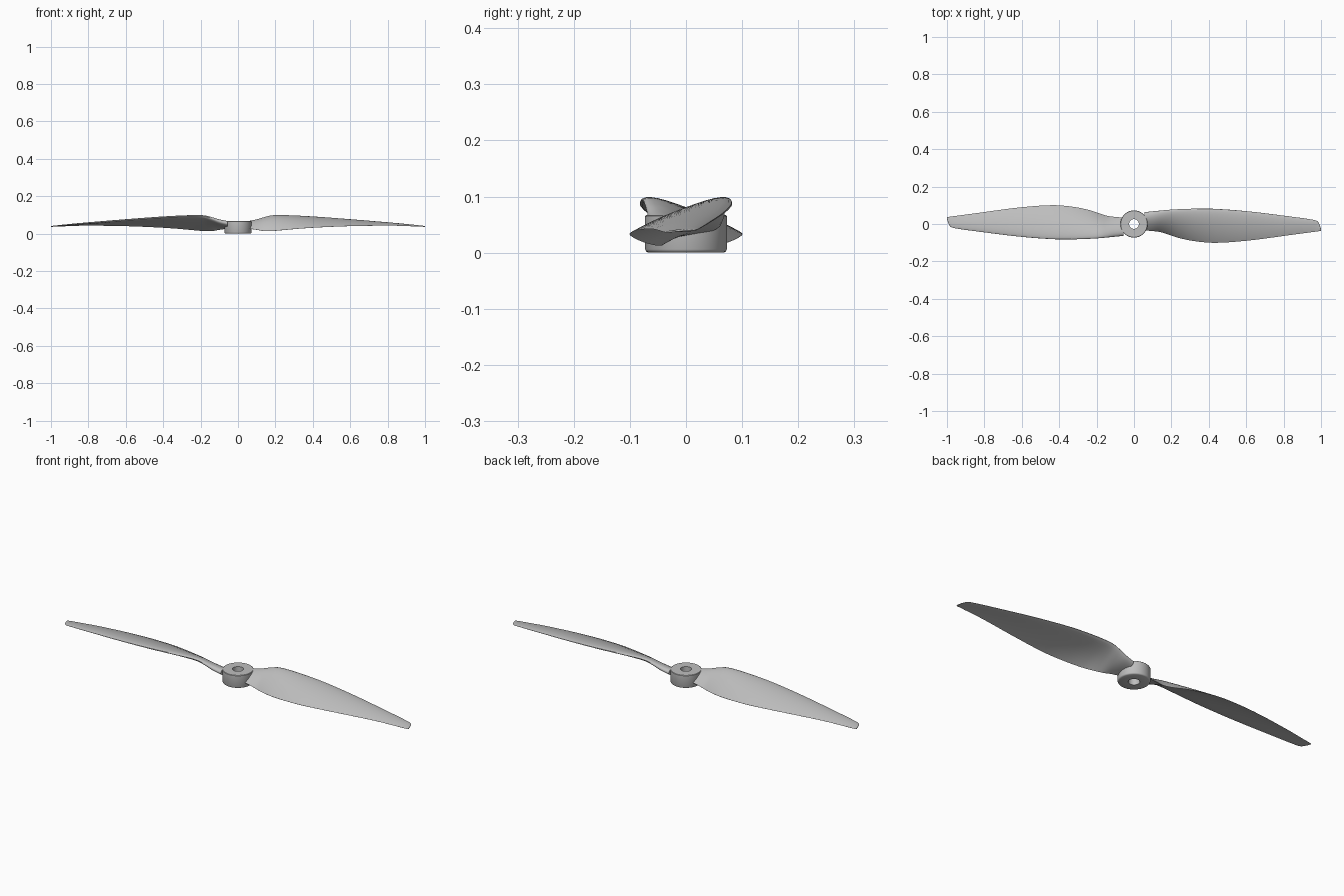
import bpy, bmesh, math
from mathutils import Vector

cube = bpy.data.objects.get("Cube")
if cube:
    bpy.data.objects.remove(cube, do_unlink=True)

grey = bpy.data.materials.new("light grey plastic")
grey.use_nodes = True
grey.diffuse_color = (0.52, 0.52, 0.52, 1)
grey.node_tree.nodes["Principled BSDF"].inputs["Base Color"].default_value = (0.52, 0.52, 0.52, 1)


def finish(name, bm, angle):
    bmesh.ops.recalc_face_normals(bm, faces=bm.faces)
    mesh = bpy.data.meshes.new(name)
    bm.to_mesh(mesh)
    bm.free()
    mesh.materials.append(grey)
    obj = bpy.data.objects.new(name, mesh)
    bpy.context.collection.objects.link(obj)
    bpy.ops.object.select_all(action='DESELECT')
    obj.select_set(True)
    bpy.context.view_layer.objects.active = obj
    bpy.ops.object.shade_smooth_by_angle(angle=math.radians(angle))
    return obj


def skin(bm, loops, closed):
    """Join successive point loops with quads."""
    rings = [[bm.verts.new(p) for p in loop] for loop in loops]
    pairs = list(zip(rings, rings[1:]))
    if closed:
        pairs.append((rings[-1], rings[0]))
    for a, b in pairs:
        for i in range(len(a)):
            j = (i + 1) % len(a)
            bm.faces.new((a[i], a[j], b[j], b[i]))
    return rings


def smooth_path(stations, steps):
    """Catmull-Rom interpolation, with tangents scaled to uneven spacing."""
    pts = [Vector(s) for s in stations]
    slopes = []
    for i in range(len(pts)):
        a, b = pts[max(i - 1, 0)], pts[min(i + 1, len(pts) - 1)]
        slopes.append((b - a) / (b[0] - a[0]))
    out = []
    for i in range(len(pts) - 1):
        a, b = pts[i], pts[i + 1]
        h = b[0] - a[0]
        for k in range(steps):
            t = k / steps
            out.append(a * (2*t**3 - 3*t**2 + 1) + slopes[i] * h * (t**3 - 2*t**2 + t)
                       + b * (3*t**2 - 2*t**3) + slopes[i + 1] * h * (t**3 - t**2))
    return out + [pts[-1]]


# Hub: a ring with softened rims, turned around the shaft hole
profile = [(0.026, 0), (0.067, 0), (0.071, 0.002), (0.073, 0.006),
           (0.073, 0.065), (0.071, 0.067), (0.026, 0.067)]
bm = bmesh.new()
segments = 64
loops = []
for i in range(segments):
    a = math.tau * i / segments
    loops.append([(r * math.cos(a), r * math.sin(a), z) for r, z in profile])
skin(bm, loops, True)
finish("hub", bm, 40)

# Blade stations: x, leading edge y z, trailing edge y z, thickness, camber
stations = [
    (0.055, 0.063, 0.056, -0.034, 0.026, 0.030, 0.004),
    (0.10, 0.067, 0.068, -0.038, 0.020, 0.030, 0.006),
    (0.14, 0.071, 0.083, -0.043, 0.013, 0.027, 0.008),
    (0.18, 0.075, 0.094, -0.055, 0.013, 0.024, 0.009),
    (0.24, 0.079, 0.095, -0.075, 0.018, 0.022, 0.010),
    (0.33, 0.082, 0.091, -0.093, 0.026, 0.020, 0.010),
    (0.44, 0.081, 0.084, -0.101, 0.033, 0.018, 0.009),
    (0.62, 0.067, 0.070, -0.088, 0.040, 0.014, 0.007),
    (0.83, 0.041, 0.053, -0.060, 0.042, 0.009, 0.004),
    (0.95, 0.024, 0.043, -0.044, 0.038, 0.006, 0.002),
    (0.98, 0.015, 0.040, -0.040, 0.037, 0.005, 0.001),
    (0.993, -0.005, 0.039, -0.038, 0.036, 0.004, 0.001),
    (1.0, -0.028, 0.038, -0.037, 0.036, 0.003, 0),
]


def section(s, n=14):
    """Cambered airfoil loop from trailing edge over the nose and back."""
    x, ly, lz, ty, tz, thick, camber = s
    nose, tail = Vector((x, ly, lz)), Vector((x, ty, tz))
    chord = tail - nose
    up = Vector((0, -chord.z, chord.y)).normalized()
    if up.z < 0:
        up = -up
    pts = []
    for k in range(-n, n):
        t = 0.5 - 0.5 * math.cos(math.pi * abs(k + 0.5) / n)
        half = 5 * thick * (0.2969 * math.sqrt(t) - 0.126 * t - 0.3516 * t**2
                            + 0.2843 * t**3 - 0.1015 * t**4)
        side = 1 if k < 0 else -1
        pts.append(nose + chord * t + up * (4 * camber * t * (1 - t) + side * half))
    return pts


# Two identical blades, half a turn apart
for name, turn in (("left_blade", 0), ("right_blade", math.pi)):
    bm = bmesh.new()
    rings = skin(bm, [section(s) for s in smooth_path(stations, 5)], False)
    bm.faces.new(rings[0])
    bm.faces.new(rings[-1])
    blade = finish(name, bm, 50)
    blade.rotation_euler.z = turn
